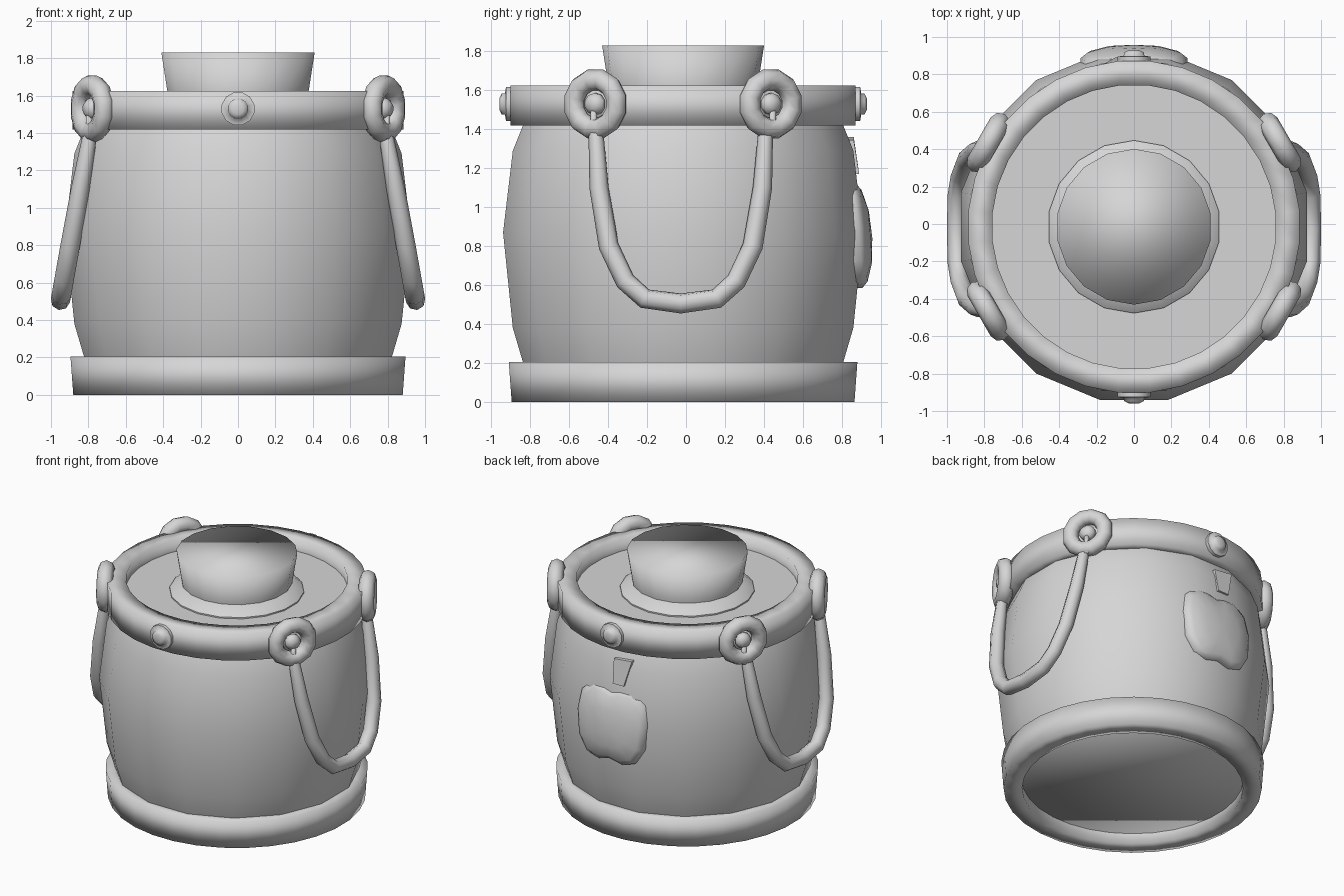
import bpy, bmesh, math
from mathutils import Vector, Matrix

if "Cube" in bpy.data.objects:
    bpy.data.objects.remove(bpy.data.objects["Cube"], do_unlink=True)

YC = -0.015     # centre line of the barrel
STUD_Z = 1.53   # height of studs and handle rings

grey = bpy.data.materials.new("plain grey")
grey.use_nodes = True
grey.diffuse_color = (0.67, 0.67, 0.67, 1)
grey.node_tree.nodes["Principled BSDF"].inputs["Base Color"].default_value = (0.67, 0.67, 0.67, 1)


def finish(name, bm, place=Matrix(), angle=180):
    """Turn a bmesh into a smooth grey object."""
    bmesh.ops.recalc_face_normals(bm, faces=bm.faces)
    mesh = bpy.data.meshes.new(name)
    bm.to_mesh(mesh)
    bm.free()
    mesh.materials.append(grey)
    mesh.transform(place)
    obj = bpy.data.objects.new(name, mesh)
    bpy.context.collection.objects.link(obj)
    bpy.ops.object.select_all(action='DESELECT')
    obj.select_set(True)
    bpy.context.view_layer.objects.active = obj
    if angle < 180:
        bpy.ops.object.shade_smooth_by_angle(angle=math.radians(angle))
    else:
        bpy.ops.object.shade_smooth()


def lathe(name, profile, sides, place=Matrix.Translation((0, YC, 0)), loop=False, angle=180):
    """Revolve (radius, height) points; open profiles get flat end caps."""
    bm = bmesh.new()
    turn = [math.tau * (i + 0.5) / sides for i in range(sides)]
    rings = [[bm.verts.new((r * math.cos(a), r * math.sin(a), z)) for a in turn]
             for r, z in profile]
    pairs = list(zip(rings, rings[1:]))
    if loop:
        pairs.append((rings[-1], rings[0]))
    else:
        bm.faces.new(rings[0])
        bm.faces.new(rings[-1])
    for low, high in pairs:
        for i in range(sides):
            j = (i + 1) % sides
            bm.faces.new((low[i], low[j], high[j], high[i]))
    finish(name, bm, place, angle)


def outward(angle, distance, z):
    """Placement whose local z points out of the barrel at this angle."""
    out = Vector((math.cos(angle), math.sin(angle), 0))
    turn = out.to_track_quat('Z', 'Y').to_matrix().to_4x4()
    return Matrix.Translation(out * distance + Vector((0, YC, z))) @ turn


# Barrel with its recessed base, bands, lid and cap
lathe("barrel_body", [(0.795, 0.08), (0.835, 0.19), (0.892, 0.38), (0.943, 0.87),
                      (0.892, 1.29), (0.835, 1.43), (0.8, 1.51)], 16)
lathe("bottom_band", [(0.757, 0), (0.885, 0), (0.9, 0.205), (0.77, 0.205)], 32, loop=True)
lathe("top_band", [(0.77, 1.42), (0.89, 1.42), (0.89, 1.625), (0.76, 1.625)], 32, loop=True)
lathe("lid", [(0.79, 1.45), (0.79, 1.535)], 32, angle=30)
lathe("cap_flange", [(0.462, 1.52), (0.462, 1.545), (0.38, 1.605)], 18, angle=40)
lathe("cap", [(0.375, 1.53), (0.38, 1.6), (0.416, 1.83)], 18)

# Front and back studs
for side, angle in (("front", -math.pi / 2), ("back", math.pi / 2)):
    lathe(side + "_stud", [(0.09, -0.05), (0.09, 0.03), (0.057, 0.035), (0.055, 0.052), (0.03, 0.064)],
          12, outward(angle, 0.88, STUD_Z), angle=75)

# Handles with their rings, knobs and pins
strand = [(0.435, 1.44), (0.435, 1.37), (0.42, 1.1), (0.37, 0.8), (0.285, 0.62), (0.185, 0.53)]
ring_section = [(0.127 + 0.056 * math.cos(a), 0.056 * math.sin(a))
                for a in (math.tau * k / 8 for k in range(8))]
for side, sx in (("left", 1), ("right", -1)):
    for end, sy in (("front", -1), ("back", 1)):
        angle = math.atan2(sy * 0.5, sx * 0.866)
        label = side + "_" + end
        lathe(label + "_ring", ring_section, 12, outward(angle, 0.9, STUD_Z), loop=True)
        lathe(label + "_knob", [(0.04, -0.08), (0.04, 0), (0.057, 0.015), (0.055, 0.04), (0.028, 0.065)],
              10, outward(angle, 0.88, STUD_Z))
        spot = outward(angle, 0.92, 0).translation
        lathe(label + "_pin", [(0.018, 1.36), (0.018, 1.5)], 8, Matrix.Translation(spot))

    path = [(-y, z) for y, z in strand] + [(0, 0.505)] + strand[::-1]
    curve = bpy.data.curves.new(side + "_handle", 'CURVE')
    curve.dimensions = '3D'
    curve.bevel_depth = 0.052
    curve.bevel_resolution = 2
    curve.use_fill_caps = True
    line = curve.splines.new('POLY')
    line.points.add(len(path) - 1)
    for point, (y, z) in zip(line.points, path):
        point.co = (sx * (0.79 + 0.155 * (1.4 - z) / 0.87), y + YC - 0.012, z, 1)
        point.radius = 0.45 if z > 1.4 else 0.75 if z > 1.3 else 0.95 if z > 1 else 1
    line.use_smooth = True
    curve.materials.append(grey)
    bpy.context.collection.objects.link(bpy.data.objects.new(side + "_handle", curve))

# Raised fruit emblem on the back: outline rings rising to a rounded centre
half = [(0.07, 0.28), (0.17, 0.29), (0.26, 0.21), (0.285, 0.06), (0.265, -0.12), (0.2, -0.23), (0.1, -0.26)]
outline = [(0, 0.255)] + half + [(0, -0.235)] + [(-x, z) for x, z in half[::-1]]
bm = bmesh.new()
layers = [[bm.verts.new((x * s, y - 0.3 * (x * s) ** 2 - 0.35 * (z * s + 0.09) ** 2, 0.845 + z * s))
           for x, z in outline]
          for s, y in ((1, 0.82), (1, 0.92), (0.87, 0.942), (0.5, 0.957))]
for low, high in zip(layers, layers[1:]):
    for i in range(len(outline)):
        j = (i + 1) % len(outline)
        bm.faces.new((low[i], low[j], high[j], high[i]))
centre = bm.verts.new((0, 0.957, 0.845))
for i, v in enumerate(layers[-1]):
    bm.faces.new((v, layers[-1][(i + 1) % len(outline)], centre))
bm.faces.new(layers[0])
finish("fruit_emblem", bm)

# Emblem stem, wider at the top
bm = bmesh.new()
stem = [(-0.01, 0.89, 1.17), (-0.1, 0.89, 1.17), (-0.15, 0.862, 1.36), (0, 0.862, 1.345)]
face = bm.faces.new([bm.verts.new(p) for p in stem])
extruded = bmesh.ops.extrude_face_region(bm, geom=[face], use_keep_orig=True)["geom"]
bmesh.ops.translate(bm, vec=(0, -0.07, 0), verts=[g for g in extruded if isinstance(g, bmesh.types.BMVert)])
finish("emblem_stem", bm, angle=30)
